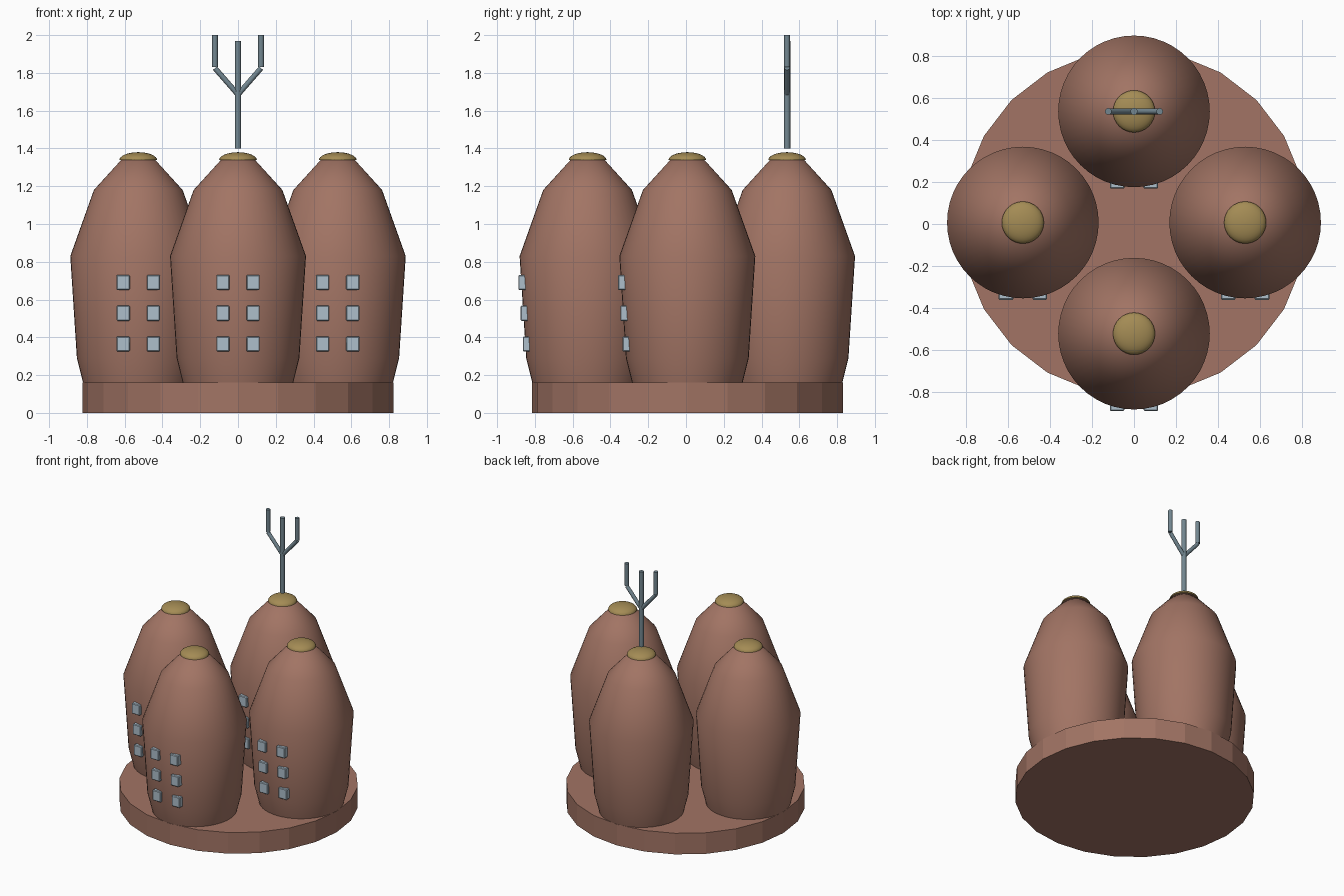
import bpy, bmesh, math
from mathutils import Vector

cube = bpy.data.objects.get("Cube")
if cube:
    bpy.data.objects.remove(cube, do_unlink=True)


def material(name, rgb):
    m = bpy.data.materials.new(name)
    m.use_nodes = True
    m.diffuse_color = (*rgb, 1)
    m.node_tree.nodes["Principled BSDF"].inputs["Base Color"].default_value = (*rgb, 1)
    return m


clay = material("clay brown", (0.36, 0.175, 0.128))
brass = material("brass", (0.37, 0.26, 0.09))
steel = material("blue grey steel", (0.17, 0.24, 0.28))
glass = material("pale blue glass", (0.42, 0.52, 0.60))


def finish(bm, name, mat, loc, smooth=0):
    bmesh.ops.recalc_face_normals(bm, faces=bm.faces)
    mesh = bpy.data.meshes.new(name)
    bm.to_mesh(mesh)
    bm.free()
    mesh.materials.append(mat)
    ob = bpy.data.objects.new(name, mesh)
    ob.location = loc
    bpy.context.collection.objects.link(ob)
    if smooth:
        bpy.ops.object.select_all(action="DESELECT")
        ob.select_set(True)
        bpy.context.view_layer.objects.active = ob
        bpy.ops.object.shade_smooth_by_angle(angle=math.radians(smooth))
    return ob


def lathe(name, profile, sides, mat, loc, smooth=0):
    """Stack rings of (radius, height), closed at both ends."""
    bm = bmesh.new()
    rings = []
    for r, z in profile:
        rings.append([bm.verts.new((r * math.cos(a), r * math.sin(a), z))
                      for a in (math.tau * i / sides for i in range(sides))])
    for low, high in zip(rings, rings[1:]):
        for i in range(sides):
            j = (i + 1) % sides
            bm.faces.new((low[i], low[j], high[j], high[i]))
    bm.faces.new(rings[0])
    bm.faces.new(rings[-1])
    return finish(bm, name, mat, loc, smooth)


def rod(name, start, end, radius, mat):
    start, end = Vector(start), Vector(end)
    axis = end - start
    h = axis.length / 2
    ob = lathe(name, [(radius, -h), (radius, h)], 12, mat, (start + end) / 2, 40)
    ob.rotation_euler = axis.to_track_quat("Z", "Y").to_euler()


def window(name, loc):
    bm = bmesh.new()
    bmesh.ops.create_cube(bm, size=1)
    bmesh.ops.scale(bm, verts=bm.verts, vec=(0.07, 0.05, 0.08))
    bmesh.ops.bevel(bm, geom=bm.edges[:], offset=0.005, segments=1, affect="EDGES")
    finish(bm, name, glass, loc)


# Round plinth
CY, RING = 0.007, 0.528
lathe("base", [(0.823, 0), (0.823, 0.16)], 24, clay, (0, CY, 0))

# Four towers with caps and windows
tower_profile = [(0.29, 0.15), (0.325, 0.29), (0.36, 0.83), (0.235, 1.18), (0.085, 1.345)]
cap_profile = [(0.1 * math.cos(t), 0.042 * math.sin(t))
               for t in (math.radians(a) for a in range(0, 90, 11))]
spots = {"front": (0, -1), "back": (0, 1), "left": (1, 0), "right": (-1, 0)}
for side, (dx, dy) in spots.items():
    x, y = dx * RING, CY + dy * RING
    lathe(side + "_tower", tower_profile, 48, clay, (x, y, 0), 50)
    lathe(side + "_cap", cap_profile, 32, brass, (x, y, 1.338), 50)
    for row in range(3):
        for col in (-1, 1):
            window(f"{side}_window_{row}_{'left' if col > 0 else 'right'}",
                   (x + col * 0.08, y - 0.318 - row * 0.012, 0.365 + row * 0.1625))

# Three-pronged antenna above the back tower
ay = CY + RING
rod("antenna_mast", (0, ay, 1.40), (0, ay, 1.97), 0.017, steel)
for side, s in (("left", 1), ("right", -1)):
    rod(side + "_antenna_arm", (0, ay, 1.685), (s * 0.122, ay, 1.825), 0.014, steel)
    rod(side + "_antenna_prong", (s * 0.122, ay, 1.83), (s * 0.122, ay, 2.0), 0.016, steel)
